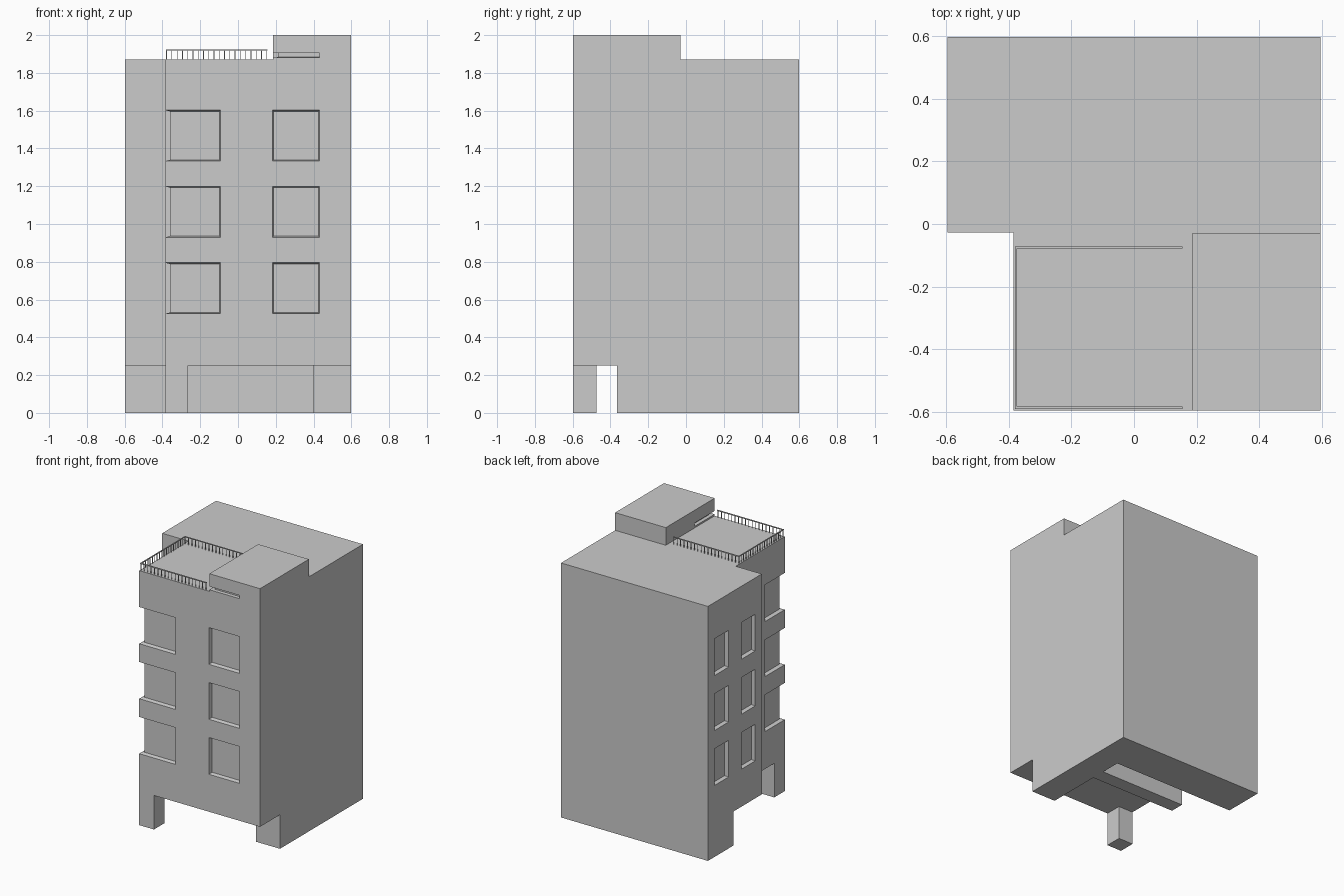
import bpy, bmesh
from mathutils import Vector

if "Cube" in bpy.data.objects:
    bpy.data.objects.remove(bpy.data.objects["Cube"])

X0, X1, Y0, Y1 = -0.597, 0.597, -0.597, 0.598   # overall footprint
XN, YN = -0.385, -0.027                          # notch at the front left
ROOF, TOP, SOFFIT = 1.87, 2.0, 0.25
DEPTH, TAPER = 0.026, 0.007                      # window recess


def mesh_object(name, bm):
    bmesh.ops.recalc_face_normals(bm, faces=bm.faces)
    mesh = bpy.data.meshes.new(name)
    bm.to_mesh(mesh)
    bm.free()
    obj = bpy.data.objects.new(name, mesh)
    bpy.context.collection.objects.link(obj)
    return obj


def loft(name, bottom, top):
    """Solid between two matching rings of points."""
    bm = bmesh.new()
    a = [bm.verts.new(p) for p in bottom]
    b = [bm.verts.new(p) for p in top]
    bm.faces.new(a)
    bm.faces.new(b)
    n = len(a)
    for i in range(n):
        j = (i + 1) % n
        bm.faces.new((a[i], a[j], b[j], b[i]))
    return mesh_object(name, bm)


def rect(x0, x1, y0, y1):
    return [(x0, y0), (x1, y0), (x1, y1), (x0, y1)]


def prism(name, outline, z0, z1):
    return loft(name, [(x, y, z0) for x, y in outline], [(x, y, z1) for x, y in outline])


def cut(target, cutter):
    cutter.hide_render = True
    mod = target.modifiers.new("cut", 'BOOLEAN')
    mod.operation = 'DIFFERENCE'
    mod.solver = 'EXACT'
    mod.object = cutter
    bpy.context.view_layer.objects.active = target
    bpy.ops.object.modifier_apply(modifier=mod.name)
    bpy.data.objects.remove(cutter)


def recess(target, axis, face, u0, u1, z0, z1, taper=TAPER):
    """Tapered window recess; axis 'y' = front wall, 'x' = left wall."""
    rings = []
    for d, t in ((-DEPTH, -taper), (DEPTH, taper)):
        ring = rect(u0 + t, u1 - t, z0 + t, z1 - t)
        rings.append([(u, face + d, z) if axis == 'y' else (face + d, u, z)
                      for u, z in ring])
    cut(target, loft("window_cutter", *rings))


# Main block, full height
building = prism("building", [(XN, Y0), (X1, Y0), (X1, Y1), (X0, Y1), (X0, YN), (XN, YN)], 0, TOP)

# Lower the roof everywhere but the stair penthouse
for r in ((-1, 0.185, -1, 1), (-0.9, 1, -0.03, 1.1)):
    cut(building, prism("roof_cutter", rect(*r), ROOF, 2.2))

# Open ground floor, leaving the column and walls
for r in ((-0.265, 1, -1, -0.365), (-1, 0.4, -0.475, 0.045),
          (-1, -0.3, 0.0, 0.3), (-1, 0.4, 0.15, 0.3)):
    cut(building, prism("undercut_cutter", rect(*r), -0.2, SOFFIT))

# Three floors of windows: front, wrapped corner, left side
for floor in range(3):
    z0 = 0.525 + 0.404 * floor
    z1 = z0 + 0.27
    recess(building, 'y', Y0, 0.182, 0.432, z0, z1)
    recess(building, 'y', Y0, -0.8, -0.092, z0, z1)
    recess(building, 'x', XN, -0.9, -0.365, z0, z1)
    recess(building, 'x', X0, 0.05, 0.21, z0, z1)
    recess(building, 'x', X0, 0.36, 0.52, z0, z1)

# Thin slot wrapping the penthouse corner
recess(building, 'y', Y0, 0.0, 0.432, 1.882, 1.906, 0.001)
recess(building, 'x', 0.185, -0.9, -0.365, 1.882, 1.906, 0.001)


# Terrace railing: top rails and thin balusters
def box(bm, lo, hi):
    lo, hi = Vector(lo), Vector(hi)
    verts = bmesh.ops.create_cube(bm, size=1)['verts']
    for v in verts:
        v.co = (lo + hi) / 2 + Vector(a * b for a, b in zip(v.co, hi - lo))


def railing(name, p, q, count):
    bm = bmesh.new()
    w, b, z = 0.0035, 0.002, 1.925
    box(bm, (p[0] - w, p[1] - w, z - 0.006), (q[0] + w, q[1] + w, z))
    for i in range(count):
        f = i / (count - 1)
        x, y = p[0] + (q[0] - p[0]) * f, p[1] + (q[1] - p[1]) * f
        box(bm, (x - b, y - b, ROOF), (x + b, y + b, z - 0.006))
    mesh_object(name, bm)


railing("front_railing", (-0.378, -0.588), (0.152, -0.588), 20)
railing("back_railing", (-0.378, -0.075), (0.152, -0.075), 20)
railing("left_railing", (-0.378, -0.588), (-0.378, -0.075), 20)
